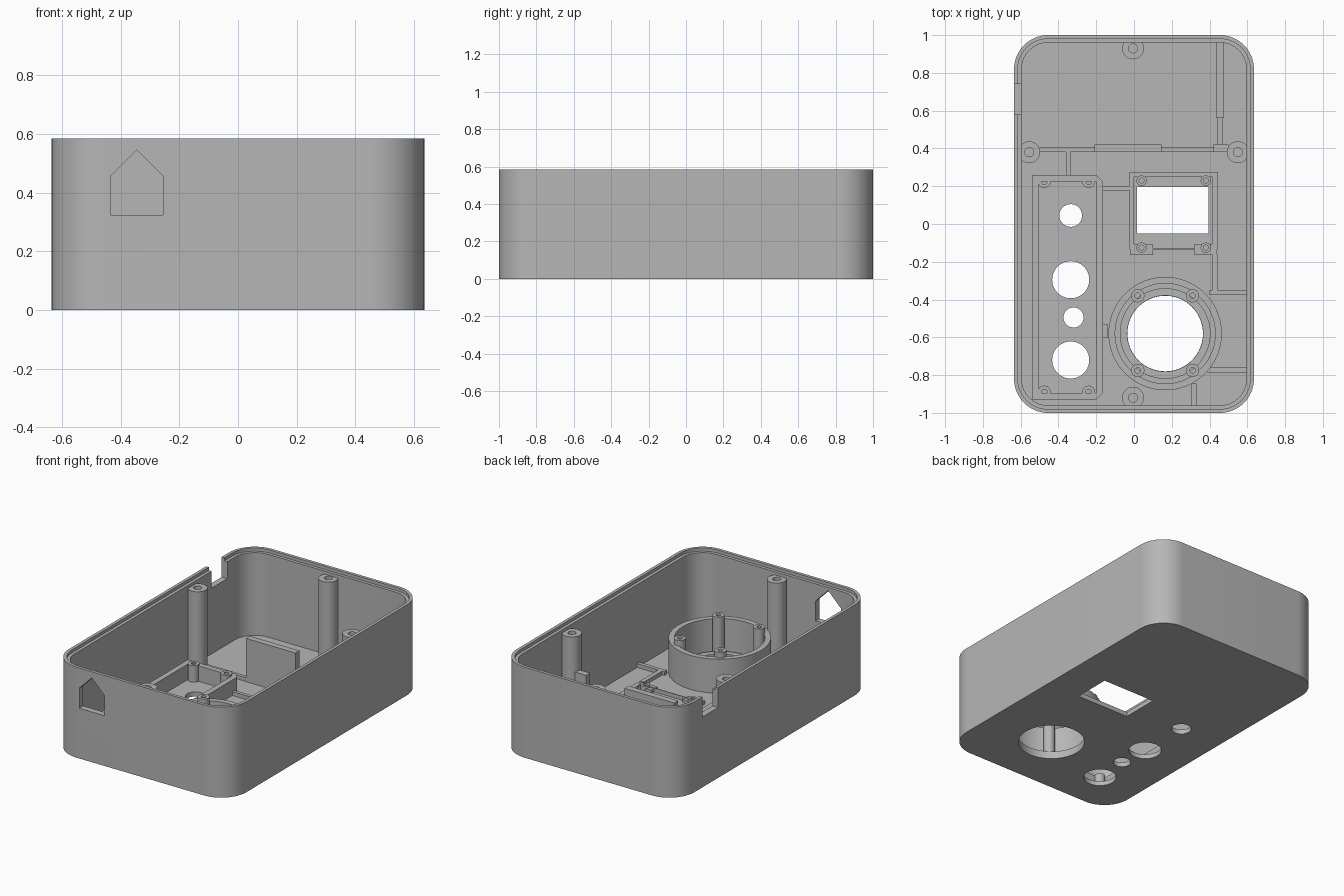
import bpy, bmesh, math

if "Cube" in bpy.data.objects:
    bpy.data.objects.remove(bpy.data.objects["Cube"])

grey = bpy.data.materials.new("plain grey")
grey.diffuse_color = (0.47, 0.47, 0.47, 1)
grey.use_nodes = True
grey.node_tree.nodes["Principled BSDF"].inputs["Base Color"].default_value = grey.diffuse_color


def circle(x, y, r, n=48):
    return [(x + r * math.cos(2 * math.pi * i / n), y + r * math.sin(2 * math.pi * i / n)) for i in range(n)]


def rect(x0, x1, y0, y1):
    return [(x0, y0), (x1, y0), (x1, y1), (x0, y1)]


def outline(inset):
    """Rounded rectangle of the case, moved inwards."""
    r, pts = 0.18 - inset, []
    for k, (sx, sy) in enumerate([(1, 1), (-1, 1), (-1, -1), (1, -1)]):
        for i in range(17):
            a = math.pi / 2 * (k + i / 16)
            pts.append((sx * 0.455 + r * math.cos(a), sy * 0.82 + r * math.sin(a)))
    return pts


def link(name, mesh):
    mesh.polygons.foreach_set("use_smooth", [True] * len(mesh.polygons))
    mesh.set_sharp_from_angle(angle=math.radians(30))
    mesh.materials.clear()
    mesh.materials.append(grey)
    ob = bpy.data.objects.new(name, mesh)
    bpy.context.scene.collection.objects.link(ob)
    return ob


def plate(name, loops, z0, z1):
    """Extrude a flat profile; loops inside the first one are holes."""
    cu = bpy.data.curves.new(name, 'CURVE')
    cu.dimensions = '2D'
    cu.fill_mode = 'BOTH'
    cu.extrude = (z1 - z0) / 2
    for pts in loops:
        sp = cu.splines.new('POLY')
        sp.points.add(len(pts) - 1)
        for p, (x, y) in zip(sp.points, pts):
            p.co = (x, y, 0, 1)
        sp.use_cyclic_u = True
    tmp = bpy.data.objects.new(name, cu)
    bpy.context.scene.collection.objects.link(tmp)
    bpy.context.view_layer.update()
    dg = bpy.context.evaluated_depsgraph_get()
    mesh = bpy.data.meshes.new_from_object(tmp.evaluated_get(dg))
    bpy.data.objects.remove(tmp)
    bm = bmesh.new()
    bm.from_mesh(mesh)
    bmesh.ops.translate(bm, verts=bm.verts, vec=(0, 0, (z0 + z1) / 2))
    bmesh.ops.remove_doubles(bm, verts=bm.verts, dist=1e-5)
    bmesh.ops.recalc_face_normals(bm, faces=bm.faces)
    bm.to_mesh(mesh)
    bm.free()
    return link(name, mesh)


F = 0.02        # start of parts, sunk into the floor
FLOOR = 0.03

# Case body, hollowed out
body = plate("case_solid", [outline(0)], 0, 0.585)
cutters = [plate("cut_cavity", [outline(0.04)], FLOOR, 0.7),
           plate("cut_lip", [outline(0.02)], 0.565, 0.72),
           plate("cut_side_notch", [rect(-0.7, -0.56, 0.58, 0.74)], 0.455, 0.74),
           plate("cut_window", [rect(0.015, 0.395, -0.05, 0.195)], -0.1, 0.1)]

# Round openings in the floor
for x, y, r in [(-0.335, 0.045, 0.06), (-0.335, -0.295, 0.098), (-0.32, -0.495, 0.053),
                (-0.335, -0.72, 0.098), (0.165, -0.58, 0.2)]:
    cutters.append(plate("cut_hole", [circle(x, y, r, 64)], -0.1, 0.1))

# Pentagon opening in the front wall
bm = bmesh.new()
house = [(-0.435, 0.325), (-0.255, 0.325), (-0.255, 0.455), (-0.345, 0.545), (-0.435, 0.455)]
face = bm.faces.new([bm.verts.new((x, -1.1, z)) for x, z in house])
ext = bmesh.ops.extrude_face_region(bm, geom=[face])["geom"]
bmesh.ops.translate(bm, verts=[v for v in ext if isinstance(v, bmesh.types.BMVert)], vec=(0, 0.2, 0))
bmesh.ops.recalc_face_normals(bm, faces=bm.faces)
me = bpy.data.meshes.new("cut_pentagon")
bm.to_mesh(me)
bm.free()
cutters.append(link("cut_pentagon", me))

for c in cutters:
    m = body.modifiers.new(c.name, 'BOOLEAN')
    m.operation, m.solver, m.object = 'DIFFERENCE', 'EXACT', c
bpy.context.view_layer.update()
dg = bpy.context.evaluated_depsgraph_get()
link("case_body", bpy.data.meshes.new_from_object(body.evaluated_get(dg)))
for ob in cutters + [body]:
    bpy.data.objects.remove(ob)


def post(name, x, y, r, hole, z):
    plate(name, [circle(x, y, r, 32), circle(x, y, hole, 24)], F, z)


# Tall lid posts
for x, y in [(-0.005, 0.93), (-0.555, 0.38), (0.55, 0.38), (-0.005, -0.92)]:
    post("lid_post", x, y, 0.058, 0.024, 0.545)

# Button panel frame with corner posts
plate("button_frame", [[(-0.54, 0.26), (-0.2, 0.26), (-0.165, 0.225), (-0.165, -0.895), (-0.2, -0.93),
                        (-0.54, -0.93)], rect(-0.505, -0.2, -0.895, 0.225)], F, 0.13)
for x in (-0.475, -0.24):
    for y in (0.225, -0.89):
        post("button_frame_post", x, y, 0.034, 0.015, 0.137)

# Screen frame with corner posts
plate("screen_frame", [rect(-0.025, 0.445, -0.135, 0.275), rect(0, 0.415, -0.13, 0.25)], F, 0.055)
for x in (0.04, 0.38):
    plate("screen_frame_foot", [rect(x - 0.06, x + 0.06, -0.165, -0.105)], F, 0.05)
    for y in (0.23, -0.125):
        post("screen_post", x, y, 0.027, 0.013, 0.065)

# Speaker ring, ledge and posts
cx, cy = 0.165, -0.58
plate("speaker_ring", [circle(cx, cy, 0.3, 72), circle(cx, cy, 0.265, 72)], F, 0.25)
plate("speaker_ledge", [circle(cx, cy, 0.24, 64), circle(cx, cy, 0.201, 64)], F, 0.05)
for x in (0.02, 0.31):
    for y in (-0.38, -0.775):
        post("speaker_post", x, y, 0.035, 0.015, 0.285)

# Battery bay walls: tall tabs and low ribs
for x0, x1, y0, y1, z in [(-0.21, 0.145, 0.38, 0.42, 0.31), (0.42, 0.5, 0.38, 0.42, 0.32),
                          (0.435, 0.475, 0.56, 0.97, 0.31)]:
    plate("bay_tab", [rect(x0, x1, y0, y1)], F, z)
for x0, x1, y0, y1 in [(-0.5, -0.2, 0.382, 0.405), (0.14, 0.43, 0.382, 0.405), (0.44, 0.468, 0.41, 0.565),
                       (-0.36, -0.335, 0.25, 0.39), (-0.17, -0.02, 0.178, 0.2), (0.415, 0.443, -0.36, -0.16),
                       (0.4, 0.6, -0.375, -0.35), (0.39, 0.6, -0.785, -0.76), (0.305, 0.33, -0.97, -0.845),
                       (-0.17, -0.14, -0.6, -0.53)]:
    plate("floor_rib", [rect(x0, x1, y0, y1)], F, 0.055)
